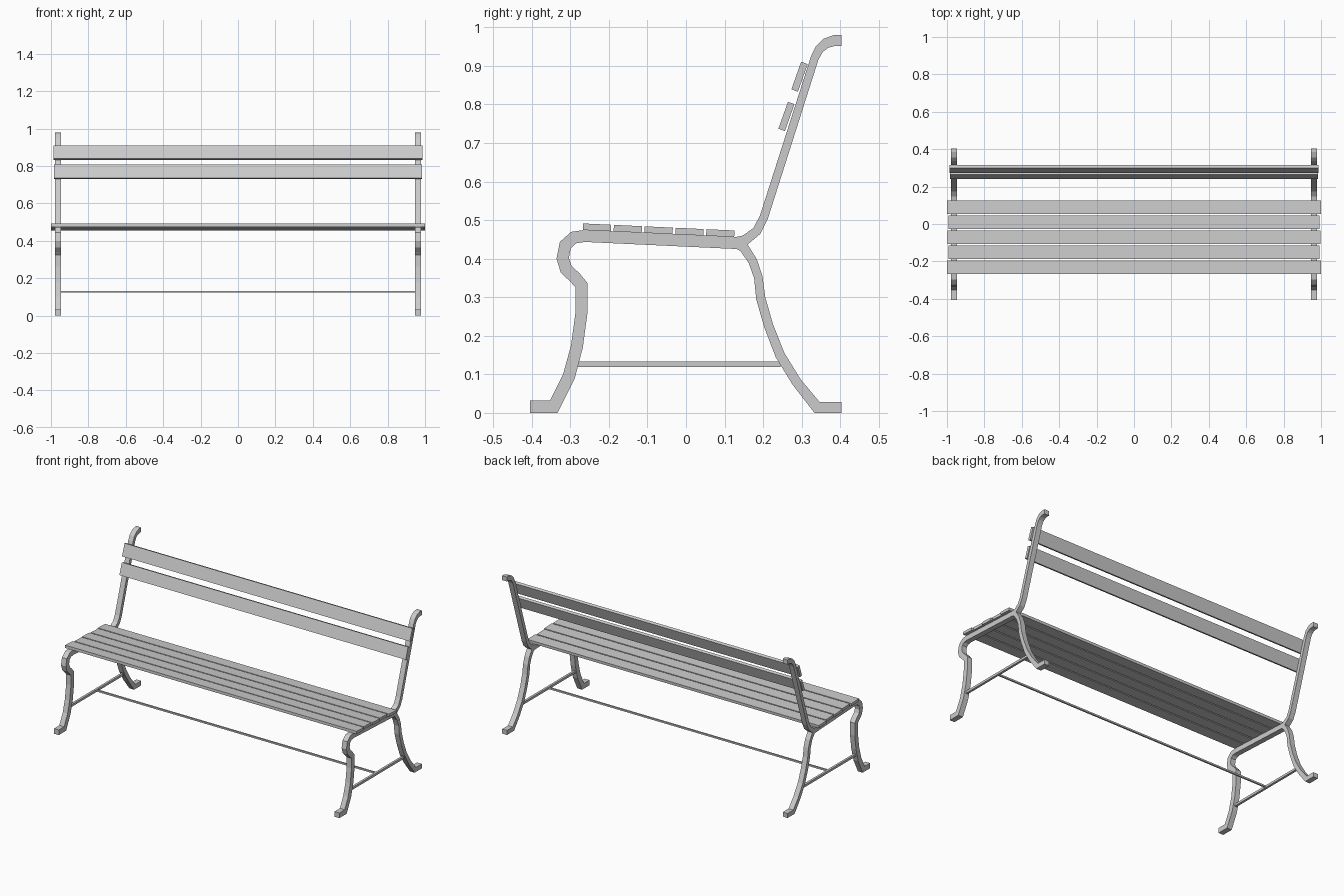
import bpy, bmesh, math
from mathutils import Vector, Matrix

if "Cube" in bpy.data.objects:
    bpy.data.objects.remove(bpy.data.objects["Cube"])

SIDE_X, SIDE_W = 0.963, 0.033


def make_object(name, bm, mirror=False):
    bmesh.ops.recalc_face_normals(bm, faces=bm.faces)
    mesh = bpy.data.meshes.new(name)
    bm.to_mesh(mesh)
    bm.free()
    obj = bpy.data.objects.new(name, mesh)
    bpy.context.collection.objects.link(obj)
    if mirror:
        obj.modifiers.new("Mirror", 'MIRROR').use_axis[0] = True
    return obj


def box(name, size, center, tilt=0.0, mirror=False):
    bm = bmesh.new()
    mat = (Matrix.Translation(center) @ Matrix.Rotation(tilt, 4, 'X')
           @ Matrix.Diagonal((*size, 1)))
    bmesh.ops.create_cube(bm, size=1, matrix=mat)
    return make_object(name, bm, mirror)


def iron_bar(name, path):
    """Sweep a flat bar along (y, z, thickness) points with mitred corners."""
    pts = [Vector(p[:2]) for p in path]
    bm = bmesh.new()
    rings = []
    for i, p in enumerate(pts):
        a = (p - pts[i - 1]).normalized() if i else None
        b = (pts[i + 1] - p).normalized() if i < len(pts) - 1 else None
        a, b = a or b, b or a
        n1, n2 = Vector((-a.y, a.x)), Vector((-b.y, b.x))
        off = (n1 + n2) / (1 + n1.dot(n2)) * path[i][2] / 2
        h = SIDE_W / 2
        rings.append([bm.verts.new((SIDE_X + dx, *(p + s * off)))
                      for dx, s in ((-h, -1), (h, -1), (h, 1), (-h, 1))])
    for r, s in zip(rings, rings[1:]):
        for k in range(4):
            j = (k + 1) % 4
            bm.faces.new((r[k], r[j], s[j], s[k]))
    bm.faces.new(rings[0])
    bm.faces.new(rings[-1])
    return make_object(name, bm, mirror=True)


# Cast side frames: front leg running into the seat rail
iron_bar("front_leg_and_seat_rail", [
    (-.405, .016, .032), (-.343, .016, .032), (-.304, .094, .032),
    (-.283, .172, .031), (-.271, .261, .031), (-.271, .331, .031),
    (-.287, .350, .032), (-.311, .373, .032), (-.320, .401, .031),
    (-.313, .4355, .031), (-.291, .455, .031), (-.263, .459, .031),
    (.135, .4405, .031)])

# Back leg
iron_bar("back_leg", [
    (.403, .014, .028), (.340, .014, .028), (.287, .080, .025),
    (.244, .150, .025), (.2145, .2255, .024), (.194, .297, .024),
    (.1875, .352, .022), (.173, .394, .023), (.1495, .430, .025),
    (.128, .4405, .025)])

# Backrest upright with curled top
iron_bar("backrest_upright", [
    (.403, .966, .028), (.386, .966, .028), (.363, .959, .026),
    (.346, .944, .023), (.334, .921, .021), (.202, .5075, .022),
    (.184, .472, .023), (.153, .448, .026), (.128, .4405, .031)])

# Seat slats lying on the sloping rail
for i, length in enumerate((2.0, 1.985, 1.995, 1.985, 2.0)):
    y = -.231 + i * .080
    z = .4745 - .0465 * (y + .27) + .0085
    box(f"seat_slat_{i + 1}", (length, .073, .017), (0, y, z), -.0465)

# Backrest slats
lean = math.radians(-19.5)
box("upper_back_slat", (1.975, .018, .076), (0, .2945, .872), lean)
box("lower_back_slat", (1.965, .018, .074), (0, .2605, .769), lean)

# Side braces and the long tie rod between them
box("side_brace", (.014, .525, .014), (SIDE_X, -.018, .126), mirror=True)
box("tie_rod", (1.92, .010, .010), (0, -.02, .128))
